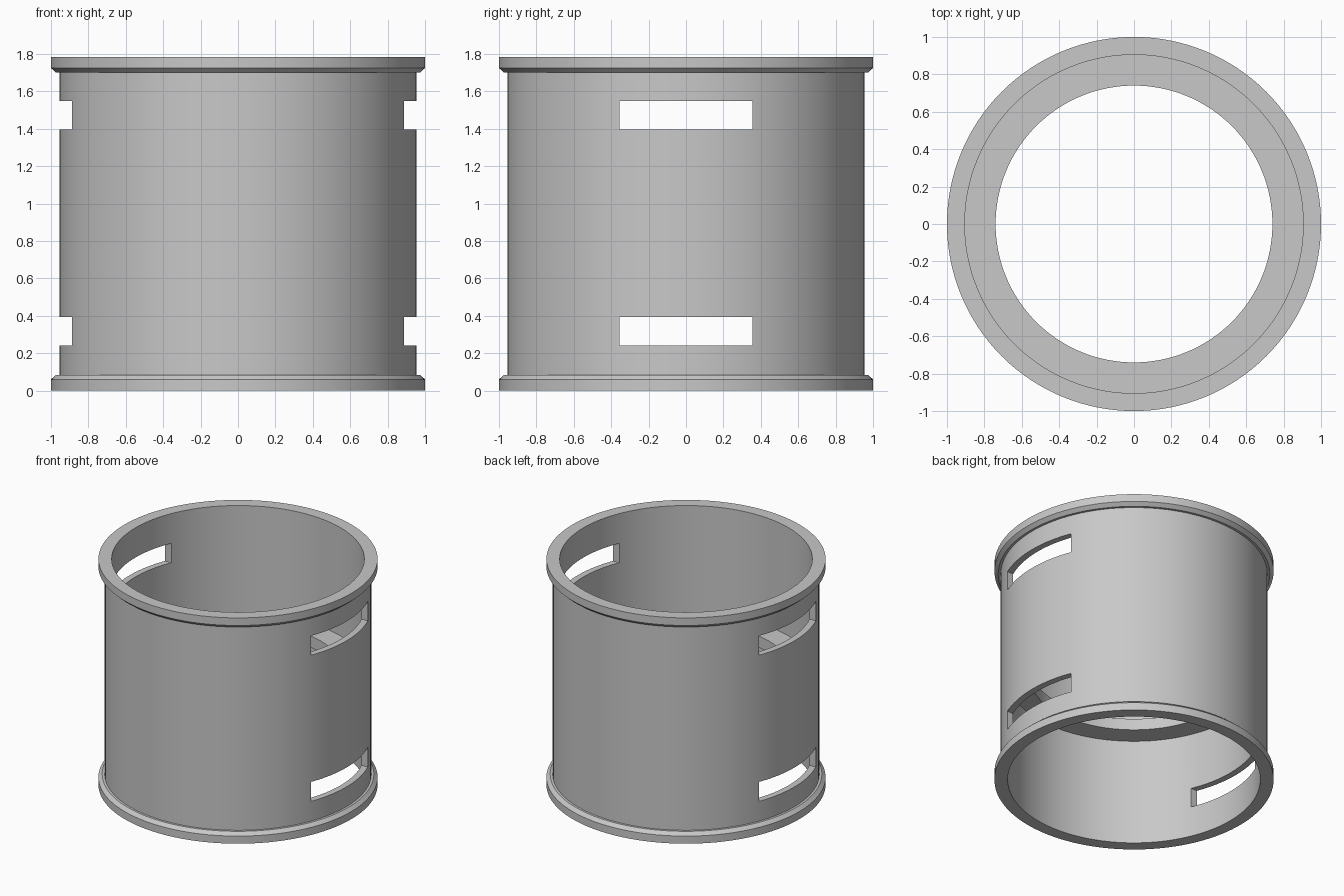
import bpy
import bmesh
import math

default_cube = bpy.data.objects.get("Cube")
if default_cube:
    bpy.data.objects.remove(default_cube, do_unlink=True)

HEIGHT = 1.785
SEGMENTS = 128

grey = bpy.data.materials.new("plain grey")
grey.use_nodes = True
colour = (0.58, 0.58, 0.58, 1)
grey.diffuse_color = colour
grey.node_tree.nodes["Principled BSDF"].inputs["Base Color"].default_value = colour


def lathe(name, profile):
    """Spin a closed (radius, height) profile around the z axis."""
    bm = bmesh.new()
    verts = [bm.verts.new((r, 0, z)) for r, z in profile]
    edges = [bm.edges.new((v, verts[i - 1])) for i, v in enumerate(verts)]
    bmesh.ops.spin(bm, geom=verts + edges, cent=(0, 0, 0), axis=(0, 0, 1),
                   angle=math.tau, steps=SEGMENTS, use_duplicate=False)
    bmesh.ops.remove_doubles(bm, verts=bm.verts, dist=0.0001)
    bmesh.ops.recalc_face_normals(bm, faces=bm.faces)
    mesh = bpy.data.meshes.new(name)
    bm.to_mesh(mesh)
    bm.free()
    mesh.materials.append(grey)
    obj = bpy.data.objects.new(name, mesh)
    bpy.context.collection.objects.link(obj)
    return obj


# Tube wall with chamfered end rims outside and a ledge halfway up inside
rim = [(1, 0), (1, 0.06), (0.973, 0.085), (0.955, 0.085)]
ledge = [(0.905, 0.93), (0.74, 0.93), (0.74, 0.84), (0.905, 0.84)]
outside = rim + [(r, HEIGHT - z) for r, z in reversed(rim)]
inside = [(0.905, HEIGHT)] + ledge + [(0.905, 0)]
sleeve = lathe("flanged_sleeve", outside + inside)

# Two levels of slots cut through both sides
for z in (0.318, HEIGHT - 0.318 + 0.006):
    bpy.ops.mesh.primitive_cube_add(size=1, location=(0, 0, z))
    cutter = bpy.context.object
    cutter.name = "slot_cutter"
    cutter.scale = (2.4, 0.71, 0.153)
    cutter.hide_render = True
    cut = sleeve.modifiers.new("slots", "BOOLEAN")
    cut.operation = "DIFFERENCE"
    cut.solver = "EXACT"
    cut.object = cutter
    bpy.context.view_layer.objects.active = sleeve
    bpy.ops.object.modifier_apply(modifier=cut.name)
    bpy.data.objects.remove(cutter, do_unlink=True)

# Smooth round walls, crisp rims and slots
bpy.ops.object.select_all(action="DESELECT")
sleeve.select_set(True)
bpy.context.view_layer.objects.active = sleeve
bpy.ops.object.shade_smooth_by_angle(angle=math.radians(25))
